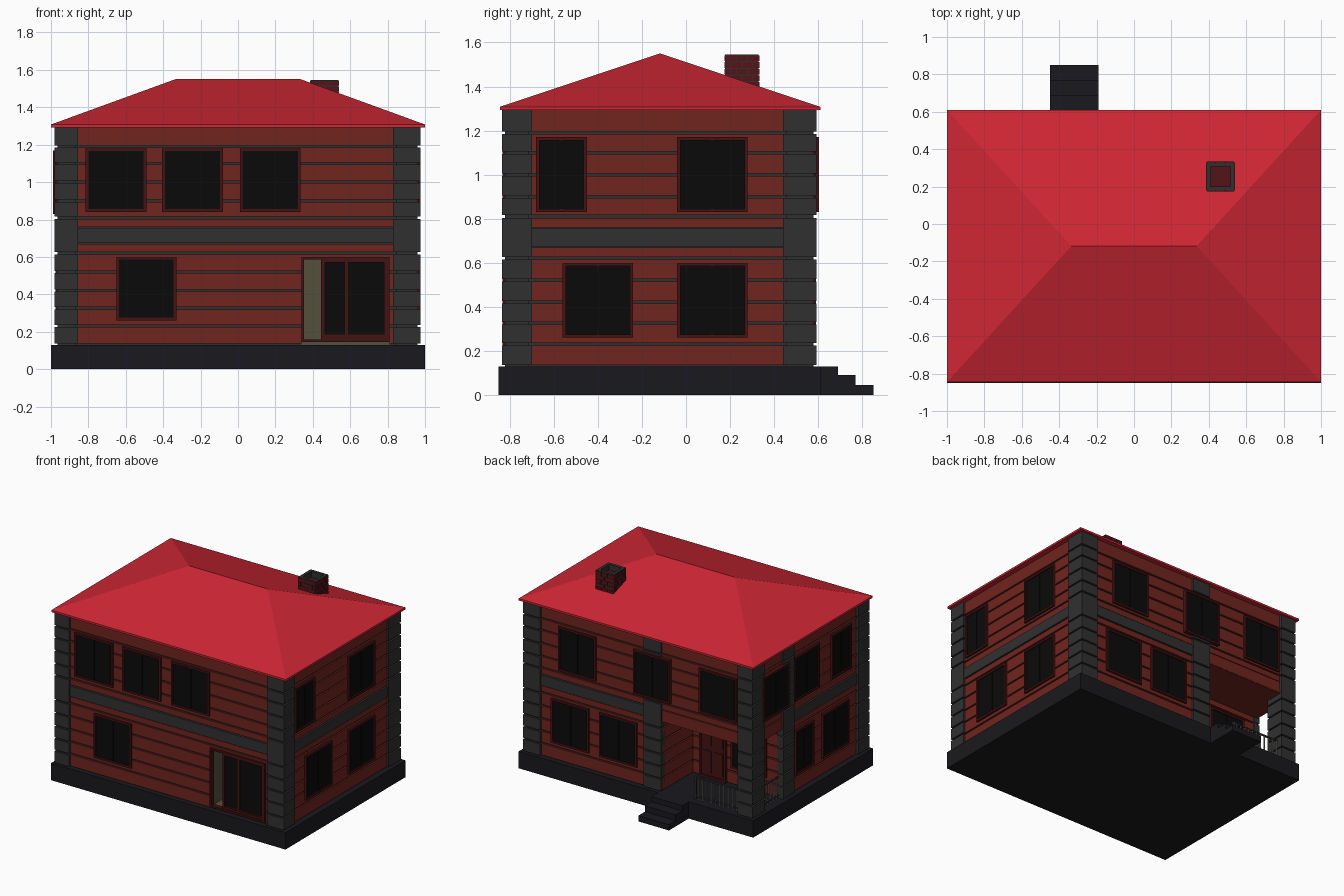
import bpy, bmesh

if "Cube" in bpy.data.objects:
    bpy.data.objects.remove(bpy.data.objects["Cube"])

def material(name, rgb):
    m = bpy.data.materials.new(name)
    m.diffuse_color = (*rgb, 1)
    m.use_nodes = True
    m.node_tree.nodes["Principled BSDF"].inputs["Base Color"].default_value = m.diffuse_color
    return m

ROOF = material("roof_red", (.62, .02, .035))
WOOD = material("wood_red", (.16, .018, .013))
TRIM = material("trim_grey", (.03, .03, .03))
BASE = material("base_dark", (.010, .010, .013))
PANE = material("pane_black", (.003, .003, .003))
FRAME = material("frame_red", (.055, .006, .006))
BRICK = material("brick_red", (.09, .007, .009))
TAN = material("interior_tan", (.09, .08, .045))
RAIL = material("rail_light", (.25, .24, .2))

def finish(name, bm, mat):
    bmesh.ops.recalc_face_normals(bm, faces=bm.faces)
    me = bpy.data.meshes.new(name)
    bm.to_mesh(me)
    bm.free()
    me.materials.append(mat)
    ob = bpy.data.objects.new(name, me)
    bpy.context.collection.objects.link(ob)
    return ob

def part(name, mat, boxes):
    """One object from boxes given as (x0, x1, y0, y1, z0, z1)."""
    bm = bmesh.new()
    for x0, x1, y0, y1, z0, z1 in boxes:
        vs = bmesh.ops.create_cube(bm, size=1)["verts"]
        bmesh.ops.scale(bm, verts=vs, vec=(abs(x1 - x0), abs(y1 - y0), abs(z1 - z0)))
        bmesh.ops.translate(bm, verts=vs, vec=((x0 + x1) / 2, (y0 + y1) / 2, (z0 + z1) / 2))
    return finish(name, bm, mat)

# Wall planes: normal axis, position, outward sign
SIDES = {"front": ("y", -.832, -1), "back": ("y", .59, 1), "left": ("x", -.975, -1),
         "right": ("x", .975, 1), "porch": ("y", .2, 1), "porch_side": ("x", -.2, -1)}

def on(side, u0, u1, z0, z1, d0, d1):
    axis, p, s = SIDES[side]
    a, b = p + s * d0, p + s * d1
    return (u0, u1, a, b, z0, z1) if axis == "y" else (a, b, u0, u1, z0, z1)

def boards(side, u0, u1, levels, d0=-.03, d1=-.015):
    return [on(side, u0, u1, a + .006, b - .006, d0, d1) for a, b in zip(levels, levels[1:])]

def frame_boxes(side, u0, u1, z0, z1, d, w):
    return [on(side, u0, u0 + w, z0, z1, d - .035, d), on(side, u1 - w, u1, z0, z1, d - .035, d),
            on(side, u0, u1, z0, z0 + w, d - .035, d), on(side, u0, u1, z1 - w, z1, d - .035, d)]

def window(side, u0, u1, z0, z1, d=0):
    n = f"{side}_window"
    part(n + "_frame", FRAME, frame_boxes(side, u0, u1, z0, z1, d, .015))
    m = (u0 + u1) / 2
    part(n + "_pane", PANE, [on(side, u0 + .01, u1 - .01, z0 + .01, z1 - .01, d - .035, d - .008)])
    part(n + "_mullion", PANE, [on(side, m - .006, m + .006, z0 + .01, z1 - .01, d - .03, d - .004)])

LOW = [.13, .23, .325, .42, .52, .62, .675]
UP = [.755, .81, .9, 1.0, 1.1, 1.19, 1.3]
POST = LOW[:-1] + UP[1:]

# Plinth and porch steps
part("plinth", BASE, [(-1, 1, -.85, .61, 0, .13)])
part("porch_steps", BASE, [(-.45, -.19, .6, y, 0, z) for y, z in ((.69, .13), (.77, .09), (.85, .045))])

# Dark wall core, with room for the garden door and the porch
part("wall_core", TRIM, [(-.948, .948, -.805, .563, .68, 1.3),
                         (-.948, .34, -.805, .185, .13, .68), (.81, .948, -.805, .185, .13, .68),
                         (.34, .81, -.5, .185, .13, .68), (.34, .81, -.805, -.5, .6, .68),
                         (-.188, .948, .185, .563, .13, .68)])
part("porch_ceiling", WOOD, [(-.96, -.19, .19, .575, .665, .7)])

# Log boards
sid = []
sid += boards("front", -.86, .34, LOW) + boards("front", .81, .84, LOW) + boards("front", .34, .81, [.594, .62, .675])
sid += boards("right", -.71, .45, LOW) + boards("back", -.06, .85, LOW) + boards("left", -.71, .08, LOW)
sid += boards("porch", -.96, -.2, LOW, -.016, 0) + boards("porch_side", .2, .57, LOW, -.013, 0)
for s, a, b in (("front", -.86, .84), ("right", -.71, .45), ("back", -.85, .84), ("left", -.71, .45)):
    sid += boards(s, a, b, UP)
sid += [on("back", -.85, -.2, .67, .755, -.03, -.013), on("left", .2, .45, .67, .755, -.03, -.013)]
part("wall_boards", WOOD, sid)

# Grey floor band
part("floor_band", TRIM, [on("front", -.86, .84, .675, .755, -.03, -.008), on("right", -.71, .45, .675, .755, -.03, -.008),
                          on("back", -.06, .84, .675, .755, -.03, -.008), on("left", -.71, .2, .675, .755, -.03, -.008)])

# Corner posts of stacked blocks on a slightly thinner core
blocks = []
for x0, x1 in ((-.98, -.855), (.83, .975)):
    for y0, y1 in ((-.835, -.7), (.44, .592)):
        blocks += [(x0, x1, y0, y1, a + .006, b - .006) for a, b in zip(POST, POST[1:])]
        blocks.append((x0 + .014, x1 - .014, y0 + .014, y1 - .014, .13, 1.3))
part("corner_posts", TRIM, blocks)
part("back_pilaster", TRIM, boards("back", -.2, -.05, POST, -.05, 0) + [on("back", -.19, -.06, .13, 1.3, -.05, -.014)])
part("left_pilaster", TRIM, boards("left", .07, .205, POST, -.05, 0) + [on("left", .08, .2, .13, 1.3, -.05, -.014)])

# Windows
for u in (-.815, -.405, .01):
    window("front", u, u + .325, .84, 1.18)
window("front", -.65, -.33, .26, .6)
for u0, u1, z in ((-.68, -.45, .83), (-.04, .28, .83), (-.56, -.24, .26), (-.04, .28, .26)):
    window("right", u0, u1, z, z + .34)
for u0, u1, z, d in ((.36, .68, .83, 0), (-.28, .03, .83, .014), (-.84, -.52, .83, 0), (.42, .74, .26, 0), (.01, .33, .26, 0)):
    window("back", u0, u1, z, z + .34, d)
for u0, u1, z, d in ((.15, .46, .83, .014), (-.24, .06, .83, 0), (-.63, -.39, .83, 0), (-.17, .05, .26, 0), (-.6, -.28, .26, 0)):
    window("left", u0, u1, z, z + .34, d)
window("porch", -.83, -.53, .26, .6, .014)

# Porch door
part("porch_door_frame", FRAME, frame_boxes("porch", -.49, -.26, .13, .59, .016, .018))
part("porch_door", FRAME, [on("porch", -.48, -.27, .13, .58, -.01, .006)]
     + [on("porch", u, u + .07, z, z + .17, 0, .012) for u in (-.46, -.36) for z in (.17, .38)])

# Garden door: open bay on the left, glazed leaf on the right
part("garden_door_frame", FRAME, frame_boxes("front", .34, .81, .145, .6, 0, .014))
part("garden_door_leaf", FRAME, frame_boxes("front", .445, .8, .155, .59, -.006, .02)
     + [on("front", .445, .8, .15, .185, -.035, -.012), on("front", .572, .588, .16, .59, -.035, -.01)])
part("garden_door_glass", PANE, [on("front", .455, .79, .18, .58, -.03, -.016)])
part("garden_door_interior", TAN, [(.34, .81, -.51, -.5, .13, .6), (.34, .346, -.8, -.5, .13, .6),
                                   (.34, .81, -.8, -.5, .13, .15)])

# Porch railing
rails = [(-.86, -.46, .535, .547, z, z + .01) for z in (.15, .29)]
rails += [(-.935, -.923, .2, .45, z, z + .01) for z in (.15, .29)]
part("porch_rails", TRIM, rails + [(-.468, -.452, .533, .549, .13, .305)])
n = 11
bal = [(-.85 + i * .036, -.843 + i * .036, .538, .545, .13, .295) for i in range(n)]
bal += [(-.932, -.925, .225 + i * .035, .232 + i * .035, .13, .295) for i in range(7)]
part("porch_balusters", RAIL, bal)

# Hipped roof with a thin eave
bm = bmesh.new()
rings = [[bm.verts.new((x, y, z)) for x, y in ((-1, -.845), (1, -.845), (1, .61), (-1, .61))] for z in (1.293, 1.308)]
a, b = (bm.verts.new((x, -.118, 1.55)) for x in (-.335, .335))
bm.faces.new(rings[0])
for i in range(4):
    j = (i + 1) % 4
    bm.faces.new((rings[0][i], rings[0][j], rings[1][j], rings[1][i]))
e = rings[1]
for f in ((e[0], e[1], b, a), (e[1], e[2], b), (e[2], e[3], a, b), (e[3], e[0], a)):
    bm.faces.new(f)
finish("hipped_roof", bm, ROOF)

# Chimney: hollow mortar shaft with brick courses
X0, X1, Y0, Y1 = .388, .537, .178, .33
part("chimney_shaft", TRIM, [(X0, X0 + .022, Y0, Y1, 1.36, 1.545), (X1 - .022, X1, Y0, Y1, 1.36, 1.545),
                             (X0, X1, Y0, Y0 + .022, 1.36, 1.545), (X0, X1, Y1 - .022, Y1, 1.36, 1.545)])
part("chimney_flue", BRICK, [(X0 + .02, X1 - .02, Y0 + .02, Y1 - .02, 1.36, 1.5)])
bricks = []
for c in range(6):
    z = 1.363 + c * .0305
    cuts = (0, .33, .67, 1) if c % 2 else (0, .17, .5, .83, 1)
    for p, q in zip(cuts, cuts[1:]):
        xa, xb = X0 + p * (X1 - X0) + .002, X0 + q * (X1 - X0) - .002
        ya, yb = Y0 + p * (Y1 - Y0) + .002, Y0 + q * (Y1 - Y0) - .002
        bricks += [(xa, xb, y - .003, y + .003, z, z + .026) for y in (Y0, Y1)]
        bricks += [(x - .003, x + .003, ya, yb, z, z + .026) for x in (X0, X1)]
part("chimney_bricks", BRICK, bricks)
